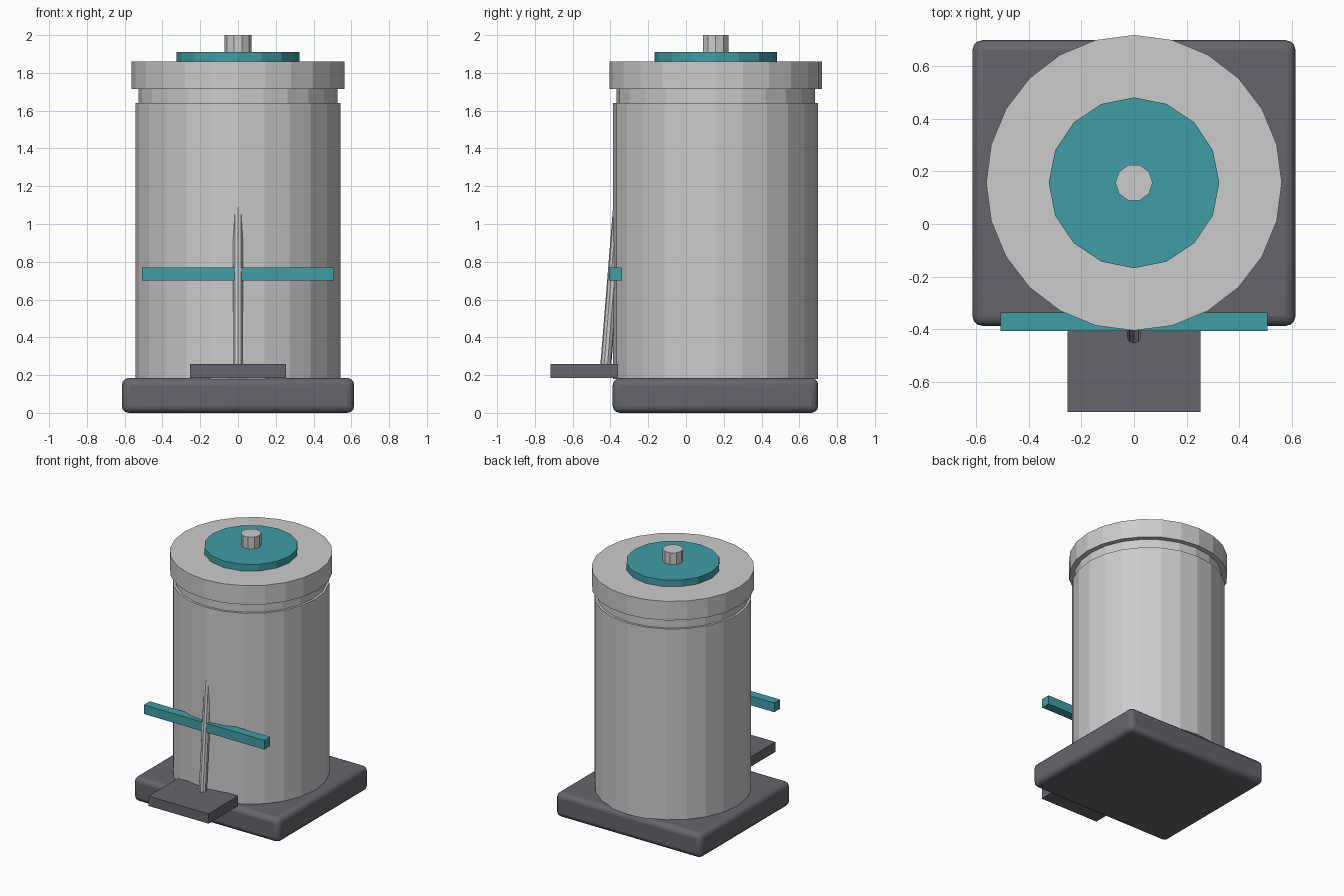
import bpy
import math

if "Cube" in bpy.data.objects:
    bpy.data.objects.remove(bpy.data.objects["Cube"])

CY = 0.157  # y of the vessel axis


def material(name, rgb):
    m = bpy.data.materials.new(name)
    m.diffuse_color = (*rgb, 1)
    m.use_nodes = True
    m.node_tree.nodes["Principled BSDF"].inputs["Base Color"].default_value = m.diffuse_color
    return m


TEAL = material("teal", (0.05, 0.34, 0.38))
DARK = material("dark_grey", (0.13, 0.13, 0.15))


def finish(name, mat):
    ob = bpy.context.object
    ob.name = name
    if mat:
        ob.data.materials.append(mat)
    return ob


def cylinder(name, r, z0, z1, sides, mat=None, y=CY, rot=(0, 0, 0)):
    bpy.ops.mesh.primitive_cylinder_add(vertices=sides, radius=r, depth=z1 - z0,
                                        location=(0, y, (z0 + z1) / 2), rotation=rot)
    return finish(name, mat)


def box(name, half_x, y0, y1, z0, z1, mat=None):
    bpy.ops.mesh.primitive_cube_add(size=1, location=(0, (y0 + y1) / 2, (z0 + z1) / 2))
    ob = finish(name, mat)
    ob.scale = (half_x * 2, y1 - y0, z1 - z0)
    bpy.ops.object.transform_apply(location=False, rotation=False, scale=True)
    return ob


# Rounded base slab
base = box("base", 0.615, -0.388, 0.70, 0, 0.185, DARK)
bev = base.modifiers.new("rounding", 'BEVEL')
bev.width = 0.037
bev.segments = 3
bpy.ops.object.shade_smooth_by_angle(angle=math.radians(40))

# Stacked round vessel
cylinder("body", 0.543, 0.18, 1.64, 24)
cylinder("neck", 0.526, 1.63, 1.725, 24)
cylinder("lid", 0.563, 1.715, 1.86, 24)
cylinder("lid_disc", 0.325, 1.855, 1.91, 16, TEAL)
cylinder("lid_knob", 0.071, 1.905, 2.0, 10, rot=(0, 0, math.pi / 2))

# Front: foot plate, crossbar and leaning rod that sinks into the body
box("foot_plate", 0.253, -0.717, -0.36, 0.185, 0.26, DARK)
box("crossbar", 0.508, -0.408, -0.338, 0.70, 0.77, TEAL)
cylinder("leaning_rod", 0.029, 0.22, 1.12, 10, y=-0.391, rot=(math.radians(-4.6), 0, 0))
